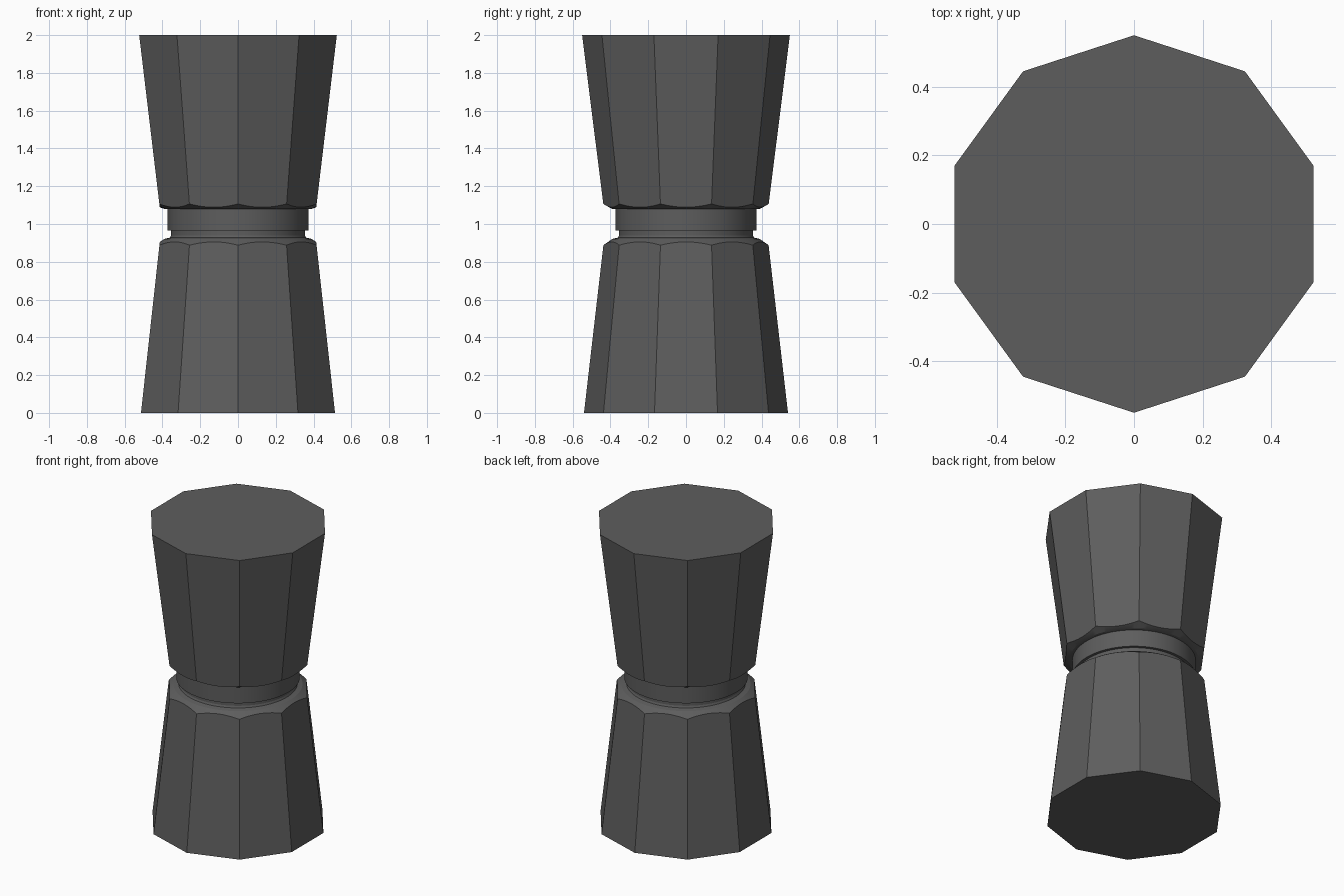
import bpy, bmesh, math

if "Cube" in bpy.data.objects:
    bpy.data.objects.remove(bpy.data.objects["Cube"])

SIDES, PER = 10, 10            # decagon, samples per flat
N = SIDES * PER
STEP = 2 * math.pi / SIDES

metal = bpy.data.materials.new("dark grey metal")
metal.diffuse_color = (0.11, 0.11, 0.11, 1)
metal.use_nodes = True
metal.node_tree.nodes["Principled BSDF"].inputs["Base Color"].default_value = metal.diffuse_color


def facet(a):
    """Decagon radius factor at angle a; corners lie on the y axis."""
    d = (a - math.pi / 2) % STEP - STEP / 2
    return math.cos(STEP / 2) / math.cos(d)


def loft(name, rings):
    """Closed solid from functions angle -> (radius, z), bottom to top."""
    bm = bmesh.new()
    loops = []
    for ring in rings:
        loop = []
        for i in range(N):
            a = math.pi / 2 + 2 * math.pi * i / N
            r, z = ring(a)
            loop.append(bm.verts.new((r * math.cos(a), r * math.sin(a), z)))
        loops.append(loop)
    for lo, hi in zip(loops, loops[1:]):
        for i in range(N):
            j = (i + 1) % N
            bm.faces.new((lo[i], lo[j], hi[j], hi[i]))
    bm.faces.new(loops[0][::-1])
    bm.faces.new(loops[-1])
    bmesh.ops.recalc_face_normals(bm, faces=bm.faces)
    me = bpy.data.meshes.new(name)
    bm.to_mesh(me)
    bm.free()
    me.materials.append(metal)
    ob = bpy.data.objects.new(name, me)
    bpy.context.collection.objects.link(ob)
    bpy.ops.object.select_all(action='DESELECT')
    ob.select_set(True)
    bpy.context.view_layer.objects.active = ob
    bpy.ops.object.shade_smooth_by_angle(angle=math.radians(20))
    return ob


def circle(r, z):
    return lambda a: (r, z)


def decagon(r, z):
    return lambda a: (r * facet(a), z)


def scallop(r0, slope, zc, rc, k):
    """Where the tapered decagon (r0 + slope*z) meets the cone z = zc + k*(r - rc)."""
    def ring(a):
        f = facet(a)
        r = f * (r0 + slope * (zc - k * rc)) / (1 - f * slope * k)
        return r, zc + k * (r - rc)
    return ring


# Lower boiler: tapered decagon with a turned shoulder and neck
loft("lower_body", [decagon(0.54, 0),
                    scallop(0.54, -0.1157, 0.888, 0.437, -0.75),
                    circle(0.39, 0.921), circle(0.36, 0.928),
                    circle(0.355, 0.94), circle(0.355, 0.97)])

# Round collar
loft("collar", [circle(0.373, 0.965), circle(0.373, 1.085)])

# Upper chamber: flaring decagon with a turned underside
loft("upper_body", [circle(0.36, 1.077), circle(0.39, 1.08),
                    scallop(0.437 - 0.1256 * 1.1, 0.1256, 1.106, 0.437, 0.75),
                    decagon(0.55, 2)])
